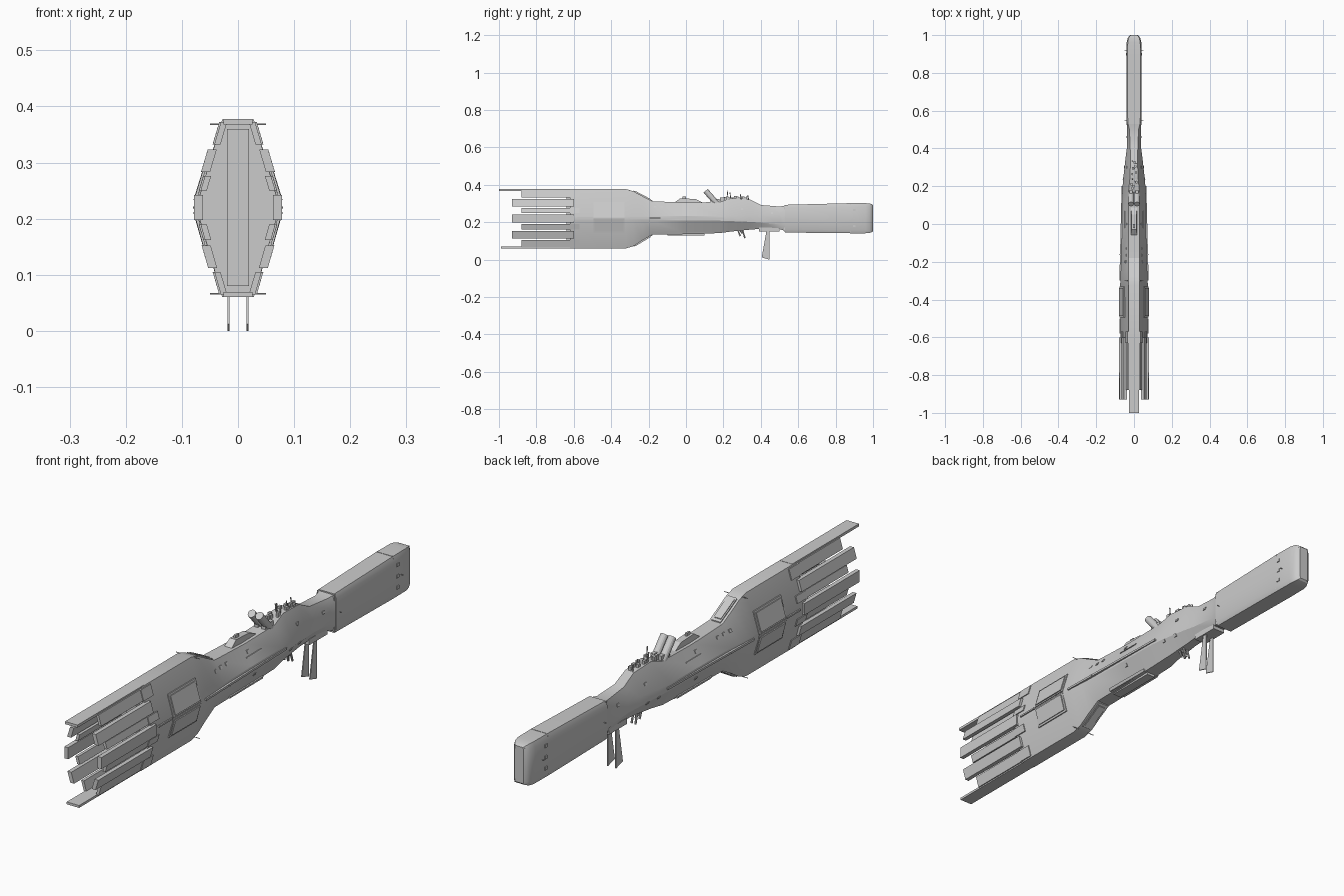
import bpy, bmesh, math, random
from mathutils import Vector, Matrix

if "Cube" in bpy.data.objects:
    bpy.data.objects.remove(bpy.data.objects["Cube"])

random.seed(4)
grey = bpy.data.materials.new("hull_grey")
grey.diffuse_color = (0.6, 0.6, 0.6, 1)
grey.use_nodes = True
grey.node_tree.nodes["Principled BSDF"].inputs["Base Color"].default_value = grey.diffuse_color
ZM = 0.22


def make(name, verts, faces, smooth=False):
    me = bpy.data.meshes.new(name)
    me.from_pydata(verts, [], faces)
    bm = bmesh.new()
    bm.from_mesh(me)
    bmesh.ops.recalc_face_normals(bm, faces=bm.faces)
    bm.to_mesh(me)
    bm.free()
    me.materials.append(grey)
    ob = bpy.data.objects.new(name, me)
    bpy.context.collection.objects.link(ob)
    if smooth:
        bpy.context.view_layer.objects.active = ob
        ob.select_set(True)
        bpy.ops.object.shade_smooth_by_angle(angle=math.radians(25))
        ob.select_set(False)
    return ob


def ring(s):
    y, zb, zt, wt, wm, h = s
    half = [(wt, zt), (wm, ZM + h), (wm, ZM - h), (wt, zb)]
    return [(x, y, z) for x, z in half] + [(-x, y, z) for x, z in reversed(half)]


def loft(name, sections):
    verts = [p for s in sections for p in ring(s)]
    faces = [(i * 8 + j, i * 8 + (j + 1) % 8, i * 8 + 8 + (j + 1) % 8, i * 8 + 8 + j)
             for i in range(len(sections) - 1) for j in range(8)]
    n = len(verts)
    faces += [tuple(range(8)), tuple(range(n - 8, n))]
    return make(name, verts, faces, True)


BOX = [(0, 1, 3, 2), (4, 5, 7, 6), (0, 1, 5, 4), (2, 3, 7, 6), (0, 2, 6, 4), (1, 3, 7, 5)]


def box(name, x0, x1, y0, y1, z0, z1):
    return make(name, [(x, y, z) for x in (x0, x1) for y in (y0, y1) for z in (z0, z1)], BOX)


def rod(name, a, b, r, sides=12):
    a, b = Vector(a), Vector(b)
    d = b - a
    bm = bmesh.new()
    m = Matrix.Translation((a + b) / 2) @ d.to_track_quat('Z', 'Y').to_matrix().to_4x4()
    bmesh.ops.create_cone(bm, cap_ends=True, segments=sides, radius1=r, radius2=r,
                          depth=d.length, matrix=m)
    me = bpy.data.meshes.new(name)
    bm.to_mesh(me)
    bm.free()
    me.materials.append(grey)
    ob = bpy.data.objects.new(name, me)
    bpy.context.collection.objects.link(ob)
    return ob


# Main hull: y, bottom, top, half width at top, half width at middle, half band height
HULL = [(-0.62, .06, .377, .028, .071, .012), (-0.32, .06, .377, .028, .073, .012),
        (-0.28, .073, .365, .028, .072, .012), (-0.23, .105, .338, .028, .069, .012),
        (-0.18, .133, .312, .028, .066, .012), (0.0, .136, .305, .028, .064, .012),
        (0.18, .142, .308, .028, .062, .012), (0.24, .150, .328, .022, .057, .014),
        (0.34, .160, .322, .018, .046, .018), (0.40, .165, .292, .020, .038, .022),
        (0.50, .163, .284, .024, .036, .030), (0.54, .150, .290, .034, .040, .050)]
# Tail block with rounded end
TAIL = [(0.53, .145, .293, .033, .041, .058), (0.88, .141, .302, .034, .041, .062),
        (0.96, .141, .302, .033, .039, .062), (0.982, .143, .300, .029, .034, .062),
        (0.994, .147, .296, .023, .027, .060), (1.0, .153, .290, .016, .019, .056)]
loft("main_hull", HULL)
loft("tail_block", TAIL)


def surf(y, z, secs):
    """Half width of the loft at a given y and z."""
    y = min(max(y, secs[0][0]), secs[-1][0])
    for a, b in zip(secs, secs[1:]):
        if a[0] <= y <= b[0]:
            t = (y - a[0]) / (b[0] - a[0])
            _, zb, zt, wt, wm, h = [p + (q - p) * t for p, q in zip(a, b)]
            break
    d = abs(z - ZM)
    if d <= h:
        return wm
    end = (zt - ZM) if z > ZM else (ZM - zb)
    return wm + (wt - wm) * min(1, (d - h) / (end - h))


def side_plate(name, y0, y1, z0, z1, t, depth=0.004, secs=HULL):
    """Plate lying on both flanks of a loft."""
    for s, tag in ((1, "right"), (-1, "left")):
        make(f"{name}_{tag}", [(s * (surf(y, z, secs) + o), y, z)
                               for o in (-depth, t) for y in (y0, y1) for z in (z0, z1)], BOX)


# Bow cage: heavy slats with recessed strips between them
for i, (z0, z1) in enumerate([(.112, .152), (.198, .242), (.283, .323)]):
    side_plate(f"bow_slat_{i}", -0.93, -0.60, z0, z1, .010, .006)
for i, (z0, z1) in enumerate([(.065, .105), (.162, .190), (.250, .276), (.332, .372)]):
    side_plate(f"bow_strip_{i}", -0.88, -0.60, z0, z1, .001, .010)
    side_plate(f"strip_root_{i}", -0.63, -0.57, z0, z1, .004)
box("bow_bulkhead", -.02, .02, -.64, -.61, .08, .36)

# Long prow blades above and below
box("upper_prow_blade", -.026, .026, -1, -.60, .368, .378)
box("lower_prow_blade", -.026, .026, -.99, -.60, .060, .069)

# Framed flank panels
for i, (z0, z1) in enumerate([(.145, .219), (.226, .308)]):
    side_plate(f"flank_frame_{i}", -.495, -.33, z0, z1, .004)
    side_plate(f"flank_panel_{i}", -.487, -.338, z0 + .007, z1 - .007, .007)

# Side ridge and long trim strips
side_plate("flank_ridge", -.30, .20, .216, .224, .005)
side_plate("bow_trim", -.58, -.50, .222, .228, .005)
side_plate("lower_trim", -.10, .10, .137, .147, .006)
side_plate("upper_trim", -.02, .07, .262, .266, .003)

# Sloped top and bottom hatches
for tag, k in (("upper", 2), ("lower", 1)):
    up = 1 if k == 2 else -1
    a, b = HULL[2], HULL[4]
    for part, w, m, t in (("hatch_frame", .019, 0, .004), ("hatch", .014, .012, .007)):
        verts = []
        for x in (-w, w):
            for f in (m * 8, 1 - m * 8):
                y = a[0] + (b[0] - a[0]) * f
                z = a[k] + (b[k] - a[k]) * f
                verts += [(x, y, z - up * .006), (x, y, z + up * t)]
        make(f"{tag}_{part}", verts, BOX)

# Dorsal blister with sloping ends, and ventral bay
make("dorsal_blister", [(x * w, y, z) for x in (-1, 1)
     for y, z, w in ((-.07, .30, .017), (-.03, .328, .013), (.10, .30, .017), (.05, .324, .013))],
     BOX)
box("blister_fin", -.004, .004, -.02, .0, .32, .338)
box("ventral_bay", -.018, .018, -.10, .10, .130, .150)

# Twin launch tubes
for s in (-1, 1):
    rod("launch_tube", (s * .016, .105, .368), (s * .016, .165, .300), .015, 16)
    box("tube_mount", s * .016 - .008, s * .016 + .008, .13, .18, .295, .325)

# Dorsal machinery and short masts
for i in range(14):
    x, y = random.uniform(-.016, .016), .19 + i * .0105
    h = random.uniform(.005, .018)
    box("deck_machinery", x - .005, x + .005, y - .007, y + .007, .31, .327 + h * .7)
for x, y, z in ((.008, .22, .370), (-.008, .235, .358), (.0, .29, .350), (-.01, .33, .345)):
    rod("deck_mast", (x, y + .006, .315), (x, y, z), .0022, 6)

# Ventral tail vanes, broad at the tip
for s in (-1, 1):
    pts = [(.433, .17), (.447, .17), (.446, .0), (.405, .012)]
    make("ventral_vane", [(s * .017 + dx, y, z) for dx in (-.002, .002) for y, z in pts],
         [(0, 1, 2, 3), (4, 5, 6, 7), (0, 1, 5, 4), (1, 2, 6, 5), (2, 3, 7, 6), (3, 0, 4, 7)])
box("vane_mount", -.026, .026, .39, .50, .150, .172)

# Ventral sensor cluster
for s in (-1, 1):
    for y, z in ((.29, .125), (.315, .115), (.30, .14)):
        rod("ventral_sensor", (s * .008, y - .015, .165), (s * .008, y, z), .004, 8)

# Whisker antennae at the sides
for s in (-1, 1):
    for y, z, x0, x1 in ((-.30, .368, .02, .05), (-.30, .066, .02, .05), (-.16, .22, .06, .08),
                         (.55, .22, .035, .05), (.92, .22, .035, .05)):
        rod("whisker", (s * x0, y, z), (s * x1, y, z), .0015, 6)

# Ports along the flanks
for y, z in ((-.20, .283), (-.165, .283), (-.13, .283), (.0, .28), (.02, .19), (.24, .20),
             (.30, .20), (.46, .25), (.30, .27)):
    side_plate("hull_port", y - .006, y + .006, z - .005, z + .005, .003)
for z in (.18, .222, .265):
    side_plate("tail_port", .892, .905, z - .006, z + .006, .003, secs=TAIL)
side_plate("tail_seam", .878, .882, .15, .295, .0012, secs=TAIL)
side_plate("tail_collar", .525, .535, .15, .29, .002, secs=TAIL)
box("tail_top_seam", -.034, .034, .878, .882, .29, .3032)

# Stern nozzles
for z in (.165, .20, .24, .275):
    for x in (-.009, .009):
        box("stern_nozzle", x - .005, x + .005, .985, .9995 + .0005, z - .005, z + .005)
    box("stern_bar", -.022, .022, .98, .997, z + .010, z + .013)
